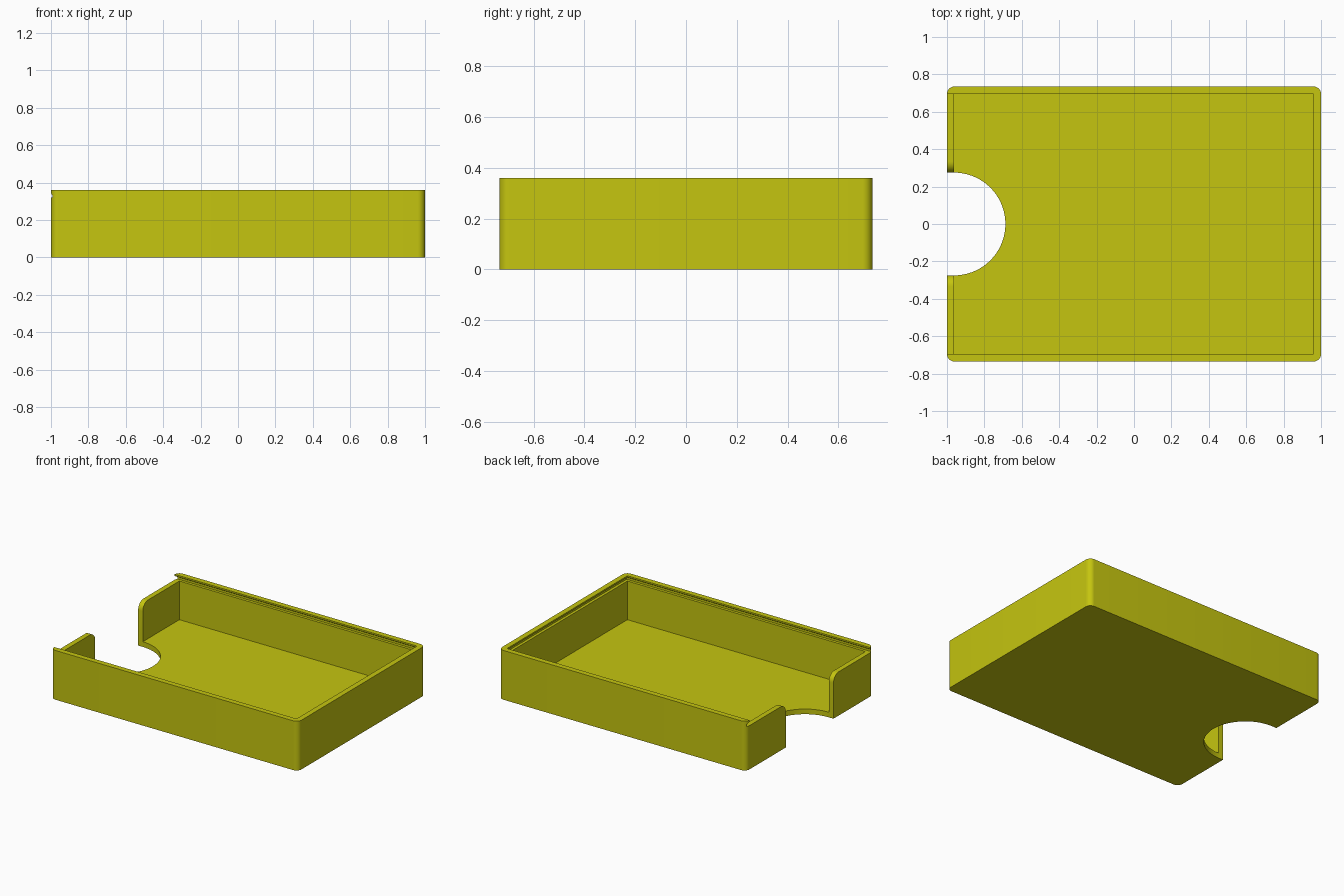
import bpy, bmesh
from math import sin, cos, pi

cube = bpy.data.objects.get("Cube")
if cube:
    bpy.data.objects.remove(cube, do_unlink=True)

# Main sizes
HALF_X, HALF_Y, HEIGHT = 1.0, 0.735, 0.36
WALL = 0.0375
IN_X, IN_Y = HALF_X - WALL, HALF_Y - WALL
LEDGE = 0.32          # height of the lid track and of the open end wall
NOTCH, ROUND = 0.275, 0.06

yellow = bpy.data.materials.new("yellow plastic")
yellow.use_nodes = True
colour = (0.56, 0.56, 0.005, 1)
yellow.diffuse_color = colour
yellow.node_tree.nodes["Principled BSDF"].inputs["Base Color"].default_value = colour


def loft(name, rings):
    """Closed solid through matching rings of points."""
    bm = bmesh.new()
    loops = [[bm.verts.new(p) for p in ring] for ring in rings]
    n = len(loops[0])
    for a, b in zip(loops, loops[1:]):
        for i in range(n):
            j = (i + 1) % n
            bm.faces.new((a[i], a[j], b[j], b[i]))
    bm.faces.new(loops[0])
    bm.faces.new(loops[-1])
    bmesh.ops.recalc_face_normals(bm, faces=bm.faces)
    mesh = bpy.data.meshes.new(name)
    bm.to_mesh(mesh)
    bm.free()
    obj = bpy.data.objects.new(name, mesh)
    bpy.context.collection.objects.link(obj)
    mesh.materials.append(yellow)
    return obj


def rect(x0, x1, y, z):
    return [(x0, -y, z), (x1, -y, z), (x1, y, z), (x0, y, z)]


def arc(cx, cy, r, start, end, steps):
    angles = [start + (end - start) * i / steps for i in range(steps + 1)]
    return [(cx + r * cos(a), cy + r * sin(a)) for a in angles]


# Outer block with rounded upright corners
R = 0.04
outline = []
for k, (sx, sy) in enumerate([(1, 1), (-1, 1), (-1, -1), (1, -1)]):
    outline += arc(sx * (HALF_X - R), sy * (HALF_Y - R), R, k * pi / 2, (k + 1) * pi / 2, 10)
tray = loft("tray", [[(x, y, z) for x, y in outline] for z in (0, HEIGHT)])

# Inner cavity
cavity = loft("cavity_cutter", [rect(-IN_X, IN_X, IN_Y, z) for z in (WALL, LEDGE + 0.01)])

# Sliding lid track: undercut on three sides, open at the -x end
track = [(0.02, LEDGE), (0.02, 0.335), (-0.002, 0.349), (-0.002, 0.4)]
lid = loft("lid_track_cutter", [rect(-1.1, IN_X + g, IN_Y + g, z) for g, z in track])

# Finger opening in the end wall, its top corners rounded over
half = [(NOTCH, -0.1)] + arc(NOTCH + ROUND, LEDGE - ROUND, ROUND, pi, pi / 2, 10)
half.append((NOTCH + ROUND, 0.4))
gap = half + [(-y, z) for y, z in reversed(half)]
opening = loft("wall_opening_cutter", [[(x, y, z) for y, z in gap] for x in (-1.1, -0.96)])

# Round finger hole in the floor
circle = arc(-IN_X, 0, NOTCH, 0, 2 * pi, 72)[:-1]
hole = loft("finger_hole_cutter", [[(x, y, z) for x, y in circle] for z in (-0.1, 0.2)])

for cutter in (cavity, lid, opening, hole):
    cutter.hide_render = True
    cutter.hide_viewport = True
    mod = tray.modifiers.new(cutter.name, "BOOLEAN")
    mod.operation = "DIFFERENCE"
    mod.solver = "EXACT"
    mod.object = cutter

# Bake the cuts, then remove the helpers
bpy.context.view_layer.update()
graph = bpy.context.evaluated_depsgraph_get()
baked = bpy.data.meshes.new_from_object(tray.evaluated_get(graph))
tray.modifiers.clear()
tray.data = baked
for cutter in (cavity, lid, opening, hole):
    bpy.data.objects.remove(cutter, do_unlink=True)

bpy.ops.object.select_all(action="DESELECT")
tray.select_set(True)
bpy.context.view_layer.objects.active = tray
bpy.ops.object.shade_smooth_by_angle(angle=pi / 6)
